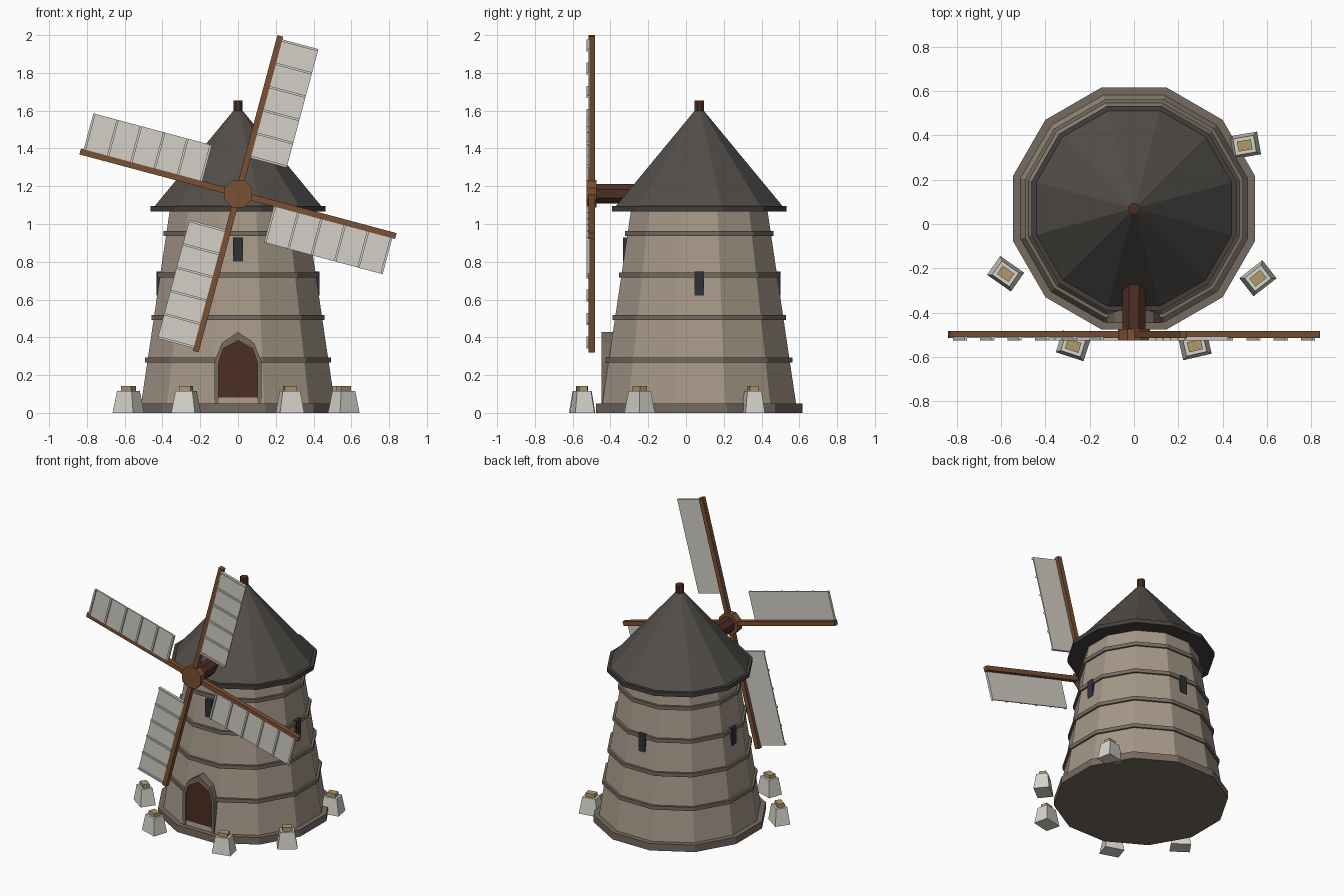
import bpy, bmesh, math
from mathutils import Matrix, Vector

if "Cube" in bpy.data.objects:
    bpy.data.objects.remove(bpy.data.objects["Cube"])

CY = 0.07          # tower axis
HUB_Z = 1.16       # windshaft height


def srgb(r, g, b):
    f = lambda c: c / 12.92 if c <= 0.04045 else ((c + 0.055) / 1.055) ** 2.4
    return (f(r / 255), f(g / 255), f(b / 255), 1)


def material(name, *rgb):
    m = bpy.data.materials.new(name)
    m.diffuse_color = srgb(*rgb)
    m.use_nodes = True
    m.node_tree.nodes["Principled BSDF"].inputs["Base Color"].default_value = m.diffuse_color
    return m


WALL = material("wall stone", 164, 151, 135)
TRIM = material("trim stone", 118, 107, 96)
ROOF = material("roof slate", 82, 78, 74)
EAVE = material("eave slate", 66, 63, 60)
GLASS = material("window dark", 48, 48, 56)
DARK = material("dark wood", 76, 47, 35)
WOOD = material("sail wood", 122, 80, 52)
CLOTH = material("sail cloth", 212, 208, 199)
POST = material("post stone", 214, 212, 202)
TAN = material("post cap tan", 176, 154, 108)


def finish(name, bm, mat, matrix=None):
    if matrix:
        bm.transform(matrix)
    bmesh.ops.recalc_face_normals(bm, faces=bm.faces)
    me = bpy.data.meshes.new(name)
    bm.to_mesh(me)
    bm.free()
    me.materials.append(mat)
    ob = bpy.data.objects.new(name, me)
    bpy.context.collection.objects.link(ob)
    return ob


def loft(name, rings, mat, matrix=None):
    """Skin equal-length point rings and cap both ends."""
    bm = bmesh.new()
    vs = [[bm.verts.new(p) for p in r] for r in rings]
    n = len(vs[0])
    for a, b in zip(vs, vs[1:]):
        for i in range(n):
            j = (i + 1) % n
            bm.faces.new((a[i], a[j], b[j], b[i]))
    bm.faces.new(vs[0][::-1])
    bm.faces.new(vs[-1])
    return finish(name, bm, mat, matrix)


def polygon(apothem, z, n=12):
    r = apothem / math.cos(math.pi / n)
    return [(r * math.cos((i + 0.5) * 2 * math.pi / n),
             r * math.sin((i + 0.5) * 2 * math.pi / n), z) for i in range(n)]


def turned(name, profile, mat, n=12, matrix=Matrix.Translation((0, CY, 0))):
    return loft(name, [polygon(a, z, n) for a, z in profile], mat, matrix)


def box(name, lo, hi, mat, matrix=None):
    (x0, y0, z0), (x1, y1, z1) = lo, hi
    ring = lambda z: [(x0, y0, z), (x1, y0, z), (x1, y1, z), (x0, y1, z)]
    return loft(name, [ring(z0), ring(z1)], mat, matrix)


def wall_at(z):
    return 0.52 - 0.148 * z


# Tower, plinth and stone bands
turned("tower", [(wall_at(0.02), 0.02), (wall_at(1.08), 1.08)], WALL)
turned("plinth", [(0.547, 0), (0.547, 0.05)], TRIM)
for z in (0.28, 0.505, 0.73, 0.95):
    a = wall_at(z) + 0.014
    turned("band", [(a, z - 0.013), (a, z + 0.013)], TRIM)

# Roof, eave and finial
turned("eave", [(0.462, 1.065), (0.462, 1.095)], EAVE)
turned("roof", [(0.445, 1.09), (0.02, 1.605)], ROOF)
turned("finial", [(0.025, 1.57), (0.025, 1.655)], DARK, 8)

# Windows: one above the door, one on each other side
for turn, z in ((0, 0.865), (90, 0.685), (180, 0.685), (270, 0.685)):
    a = wall_at(z - 0.063) + 0.003
    box("window", (-0.026, -a, z - 0.063), (0.026, -a + 0.06, z + 0.063), GLASS,
        Matrix.Translation((0, CY, 0)) @ Matrix.Rotation(math.radians(turn), 4, 'Z'))

# Arched door frame and the door set back inside it
outer = [(0.125, 0.03), (0.125, 0.27), (0.085, 0.37), (0, 0.428)]
inner = [(0.102, 0.03), (0.102, 0.27), (0.078, 0.34), (0, 0.383)]


def arch(half):
    return half + [(-x, z) for x, z in half[-2::-1]]


bm = bmesh.new()
loops = [[bm.verts.new((x, y, z)) for x, z in arch(half)]
         for half, y in ((outer, -0.34), (outer, -0.447), (inner, -0.447), (inner, -0.34))]
for a, b in zip(loops, loops[1:] + loops[:1]):
    for i in range(len(a) - 1):
        bm.faces.new((a[i], a[i + 1], b[i + 1], b[i]))
for i in (0, -1):
    bm.faces.new([l[i] for l in loops])
finish("door_frame", bm, TRIM)
loft("door", [[(x, y, z) for x, z in arch(inner)] for y in (-0.438, -0.34)], DARK)

# Windshaft and hub
along_y = Matrix.Translation((0, 0, HUB_Z)) @ Matrix.Rotation(math.pi / 2, 4, 'X')
turned("windshaft", [(0.052, 0.1), (0.052, 0.49)], DARK, 8, along_y)
turned("hub", [(0.073, 0.475), (0.073, 0.526)], WOOD, 8, along_y)

# Four arms, each with a cloth sail crossed by thin battens
for k in range(4):
    m = (Matrix.Translation((0, 0, HUB_Z))
         @ Matrix.Rotation(math.radians(15 + 90 * k), 4, 'Y'))
    box("arm", (-0.016, -0.516, 0), (0.016, -0.483, 0.865), WOOD, m)
    box("sail", (0.01, -0.516, 0.2), (0.213, -0.508, 0.85), CLOTH, m)
    for i in range(6):
        u = 0.206 + i * 0.1276
        box("sail_batten", (0.012, -0.526, u - 0.006), (0.213, -0.515, u + 0.006), CLOTH, m)

# Tapered stone posts with small caps
for x, y, turn in ((0.50, 0.355, 10), (0.56, -0.245, 38), (0.275, -0.55, 13),
                   (-0.275, -0.55, -18), (-0.58, -0.225, -35)):
    m = Matrix.Translation((x, y, 0)) @ Matrix.Rotation(math.radians(turn), 4, 'Z')
    rect = lambda w, d, z: [(-w, -d, z), (w, -d, z), (w, d, z), (-w, d, z)]
    loft("post", [rect(0.066, 0.052, 0), rect(0.047, 0.038, 0.116)], POST, m)
    loft("post_cap", [rect(0.032, 0.023, 0.11), rect(0.032, 0.023, 0.142)], TAN, m)
